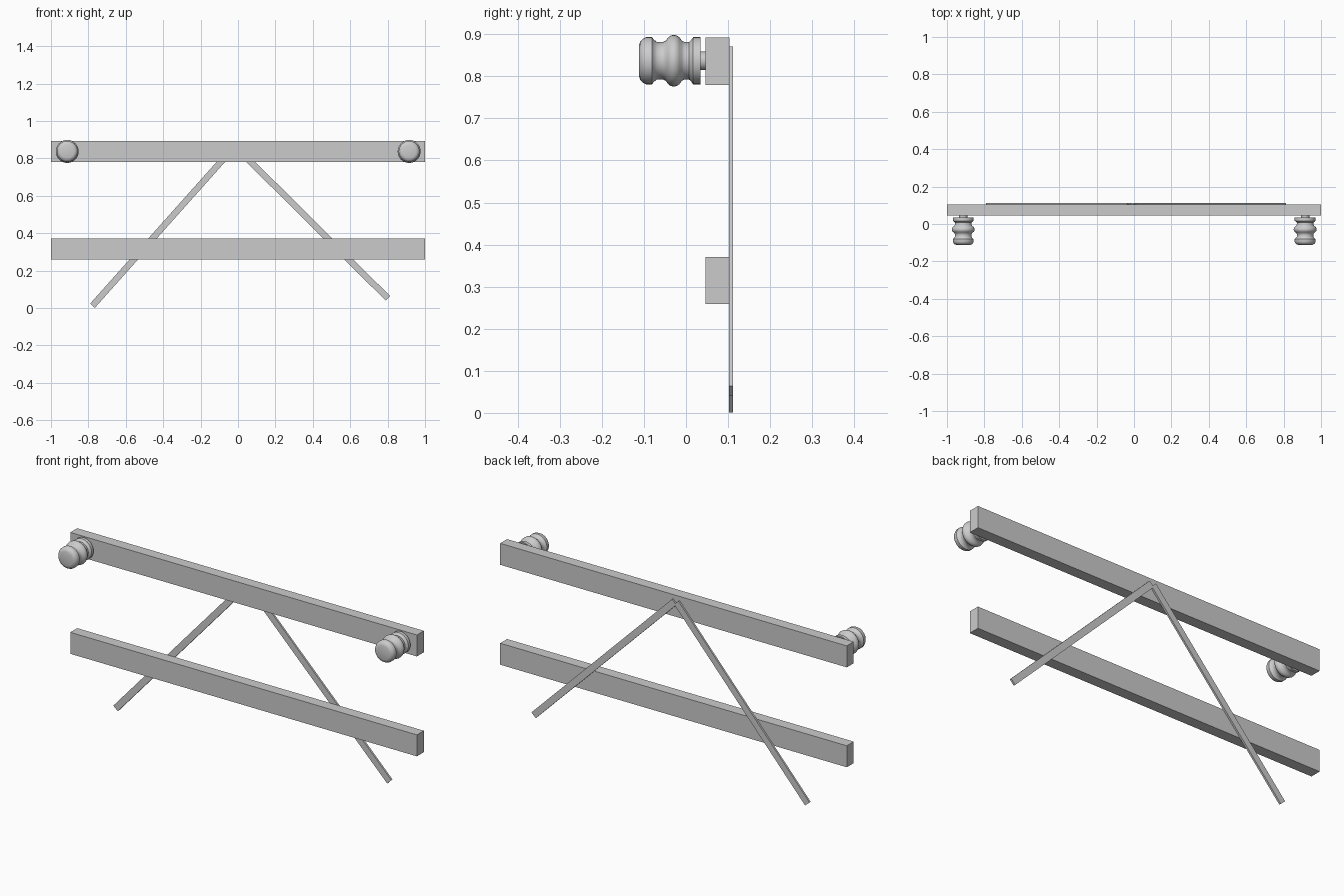
import bpy, bmesh, math
from mathutils import Matrix, Vector

if "Cube" in bpy.data.objects:
    bpy.data.objects.remove(bpy.data.objects["Cube"])


def box(name, size, centre, tilt=0.0):
    """Box of a given size, tilted about the y axis."""
    me = bpy.data.meshes.new(name)
    bm = bmesh.new()
    m = (Matrix.Translation(centre) @ Matrix.Rotation(tilt, 4, 'Y')
         @ Matrix.Diagonal((*size, 1)))
    bmesh.ops.create_cube(bm, size=1, matrix=m)
    bm.to_mesh(me)
    bm.free()
    ob = bpy.data.objects.new(name, me)
    bpy.context.collection.objects.link(ob)
    return ob


def lathe_y(name, profile, x, z, steps=32):
    """Revolve (y, radius) points about an axis along y."""
    me = bpy.data.meshes.new(name)
    bm = bmesh.new()
    vs = [bm.verts.new((r, y, 0)) for y, r in profile]
    es = [bm.edges.new(p) for p in zip(vs, vs[1:])]
    bmesh.ops.spin(bm, geom=vs + es, cent=(0, 0, 0), axis=(0, 1, 0),
                   angle=2 * math.pi, steps=steps)
    bmesh.ops.remove_doubles(bm, verts=bm.verts, dist=1e-5)
    bmesh.ops.recalc_face_normals(bm, faces=bm.faces)
    bm.to_mesh(me)
    bm.free()
    ob = bpy.data.objects.new(name, me)
    bpy.context.collection.objects.link(ob)
    ob.location = (x, 0, z)
    bpy.ops.object.select_all(action='DESELECT')
    ob.select_set(True)
    bpy.context.view_layer.objects.active = ob
    bpy.ops.object.shade_smooth_by_angle(angle=math.radians(40))
    return ob


# Two horizontal crossarms
for name, z in (("upper_crossarm", 0.836), ("lower_crossarm", 0.315)):
    box(name, (2.0, 0.057, 0.112), (0, 0.0745, z))

# Two thin diagonal braces behind the crossarms
for name, a, b in (("left_brace", (-0.778, 0.012), (-0.022, 0.859)),
                   ("right_brace", (0.801, 0.052), (-0.010, 0.859))):
    a, b = Vector(a), Vector(b)
    d, c = b - a, (a + b) / 2
    box(name, (d.length, 0.010, 0.034), (c.x, 0.107, c.y),
        -math.atan2(d.y, d.x))

# Insulators: rounded cap, waist, bulge, waist, flange, then the pin
profile = [(-0.112, 0), (-0.112, 0.036), (-0.109, 0.045), (-0.103, 0.052),
           (-0.095, 0.056), (-0.081, 0.056), (-0.076, 0.050),
           (-0.069, 0.0445), (-0.055, 0.0445), (-0.048, 0.048),
           (-0.042, 0.056), (-0.036, 0.060), (-0.029, 0.0615),
           (-0.022, 0.060), (-0.016, 0.056), (-0.010, 0.048),
           (-0.003, 0.0445), (0.007, 0.0445), (0.012, 0.049),
           (0.017, 0.056), (0.034, 0.056), (0.034, 0.022),
           (0.055, 0.022), (0.055, 0)]
for name, x in (("left_insulator", -0.913), ("right_insulator", 0.915)):
    lathe_y(name, profile, x, 0.837)
